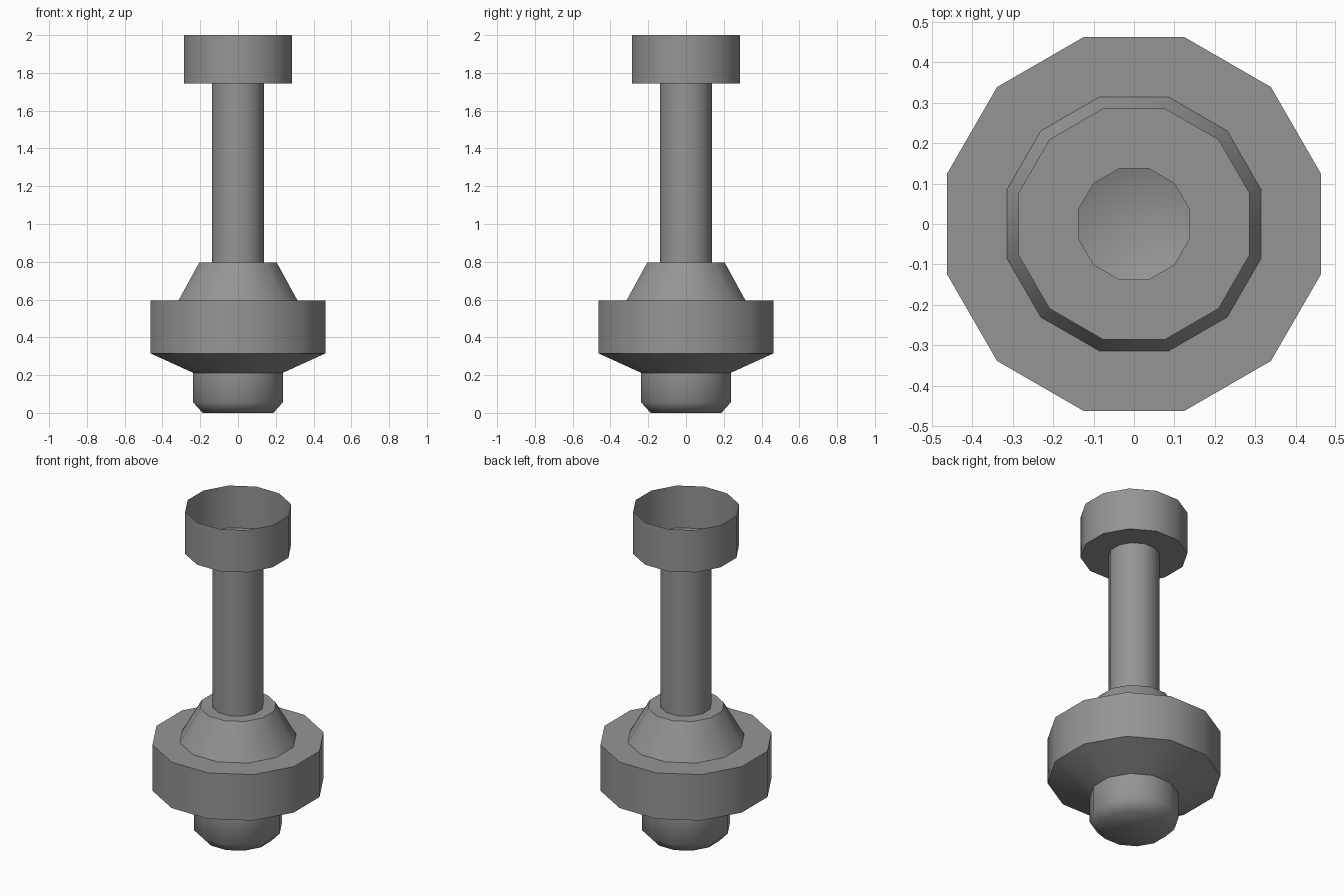
import bpy
import math

SIDES = 12

cube = bpy.data.objects.get("Cube")
if cube:
    bpy.data.objects.remove(cube, do_unlink=True)

# One plain grey for the whole piece
grey = bpy.data.materials.new("plain_grey")
grey.use_nodes = True
colour = (0.3, 0.3, 0.3, 1.0)
grey.diffuse_color = colour
grey.node_tree.nodes["Principled BSDF"].inputs["Base Color"].default_value = colour


def ring(apothem, z):
    """Twelve-sided ring with flat sides facing the axes."""
    radius = apothem / math.cos(math.pi / SIDES)
    angles = [(k + 0.5) * math.tau / SIDES for k in range(SIDES)]
    return [(radius * math.cos(a), radius * math.sin(a), z) for a in angles]


def turned(name, profile, close_bottom=False):
    """Turn a (flat-side radius, height) profile into a faceted shell."""
    verts = [v for r, z in profile for v in ring(r, z)]
    faces = []
    for level in range(len(profile) - 1):
        low, high = level * SIDES, (level + 1) * SIDES
        for k in range(SIDES):
            n = (k + 1) % SIDES
            faces.append((low + k, low + n, high + n, high + k))
    if close_bottom:
        faces.append(tuple(reversed(range(SIDES))))
    mesh = bpy.data.meshes.new(name)
    mesh.from_pydata(verts, [], faces)
    mesh.materials.append(grey)
    obj = bpy.data.objects.new(name, mesh)
    bpy.context.collection.objects.link(obj)
    bpy.ops.object.select_all(action="DESELECT")
    obj.select_set(True)
    bpy.context.view_layer.objects.active = obj
    bpy.ops.object.shade_smooth_by_angle(angle=math.radians(50))
    return obj


# Chamfered foot
turned("foot", [(0.187, 0), (0.237, 0.055), (0.237, 0.212)], close_bottom=True)

# Wide collar with a sloping underside and flat top
turned("collar", [(0.237, 0.212), (0.463, 0.315), (0.463, 0.595), (0.315, 0.595)])

# Tapered shoulder with a flat ledge around the shaft
turned("shoulder", [(0.315, 0.595), (0.205, 0.796), (0.137, 0.796)])

# Hollow shaft
turned("shaft", [(0.137, 0.796), (0.137, 1.743)])

# Open thin-walled cup on top
turned("cup", [(0.137, 1.743), (0.286, 1.743), (0.286, 2.0)])
